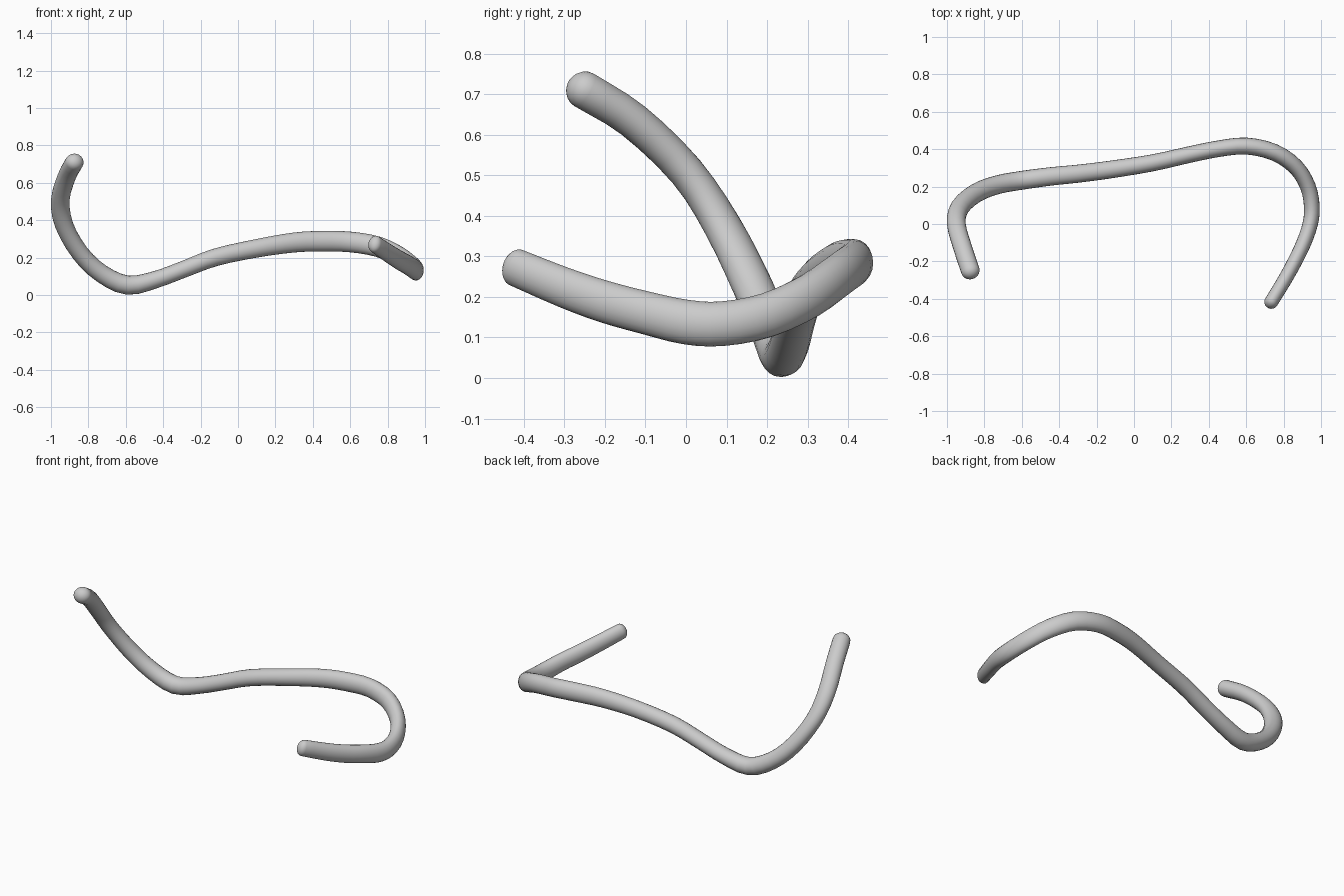
import bpy, bmesh, math
from mathutils import Vector

if "Cube" in bpy.data.objects:
    bpy.data.objects.remove(bpy.data.objects["Cube"])

# Path stations: x, y, z, sideways radius, upright radius
PATH = [
    (-0.875, -0.25, 0.71, .050, .047), (-0.915, -0.13, 0.635, .050, .045),
    (-0.95, 0.0, 0.51, .050, .044), (-0.93, 0.09, 0.375, .051, .045),
    (-0.845, 0.165, 0.225, .051, .047), (-0.73, 0.21, 0.115, .050, .049),
    (-0.59, 0.235, 0.053, .050, .051), (-0.44, 0.255, 0.083, .049, .046),
    (-0.29, 0.27, 0.138, .048, .045), (-0.12, 0.292, 0.202, .047, .047),
    (0.10, 0.327, 0.25, .045, .049), (0.30, 0.372, 0.281, .044, .053),
    (0.45, 0.402, 0.288, .044, .055), (0.60, 0.417, 0.284, .045, .055),
    (0.75, 0.383, 0.258, .045, .055), (0.865, 0.305, 0.203, .043, .055),
    (0.93, 0.20, 0.155, .042, .055), (0.951, 0.09, 0.134, .042, .055),
    (0.942, 0.0, 0.138, .041, .055), (0.908, -0.10, 0.161, .040, .053),
    (0.86, -0.20, 0.188, .039, .052), (0.805, -0.30, 0.223, .038, .050),
    (0.733, -0.418, 0.272, .037, .047),
]
SIDES, STEPS, CAP = 20, 3, 5


def catmull(a, b, c, d, t):
    return 0.5 * (2 * b + (c - a) * t + (2 * a - 5 * b + 4 * c - d) * t * t
                  + (3 * b - a - 3 * c + d) * t ** 3)


# Smooth the stations
P = [Vector(p) for p in PATH]
P = [2 * P[0] - P[1]] + P + [2 * P[-1] - P[-2]]
pts = [catmull(*P[i:i + 4], k / STEPS) for i in range(len(P) - 3) for k in range(STEPS)]
pts.append(P[-2])
bm = bmesh.new()
rings = []


def add_ring(centre, tangent, a, b):
    side = tangent.cross(Vector((0, 0, 1))).normalized()
    up = side.cross(tangent)
    rings.append([bm.verts.new(centre + side * a * math.cos(w) + up * b * math.sin(w))
                  for w in (2 * math.pi * k / SIDES for k in range(SIDES))])


def station(i):
    p = pts[i]
    t = pts[min(i + 1, len(pts) - 1)].to_3d() - pts[max(i - 1, 0)].to_3d()
    return Vector(p[:3]), t.normalized(), p[3], p[4]


def cap(i, sign):
    c, t, a, b = station(i)
    angles = [math.pi / 2 * k / CAP for k in range(1, CAP)]
    for w in (angles if sign > 0 else reversed(angles)):
        add_ring(c + t * sign * 0.9 * a * math.sin(w), t, a * math.cos(w), b * math.cos(w))
    return bm.verts.new(c + t * sign * 0.9 * a)


# Bent rod with rounded ends
first = cap(0, -1)
for i in range(len(pts)):
    add_ring(*station(i))
last = cap(len(pts) - 1, 1)
for r, s in zip(rings, rings[1:]):
    for k in range(SIDES):
        n = (k + 1) % SIDES
        bm.faces.new((r[k], r[n], s[n], s[k]))
for k in range(SIDES):
    n = (k + 1) % SIDES
    bm.faces.new((first, rings[0][n], rings[0][k]))
    bm.faces.new((last, rings[-1][k], rings[-1][n]))
bmesh.ops.recalc_face_normals(bm, faces=bm.faces)
for f in bm.faces:
    f.smooth = True
mesh = bpy.data.meshes.new("bent_rod")
bm.to_mesh(mesh)
bm.free()
bpy.context.collection.objects.link(bpy.data.objects.new("bent_rod", mesh))
